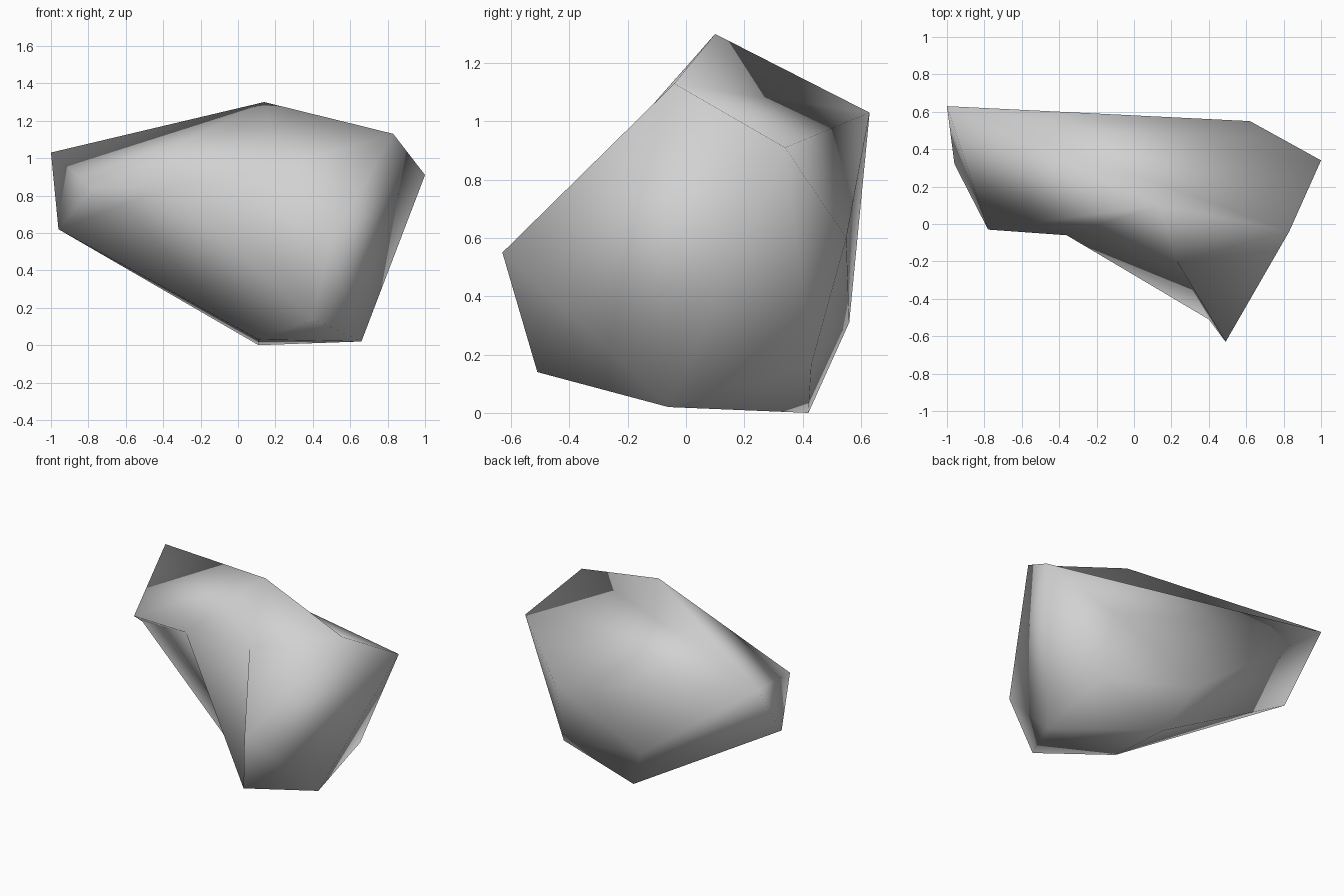
import bpy
import bmesh

cube = bpy.data.objects.get("Cube")
if cube:
    bpy.data.objects.remove(cube, do_unlink=True)

# Corner points of the boulder, named by where they sit
corners = {
    "back_right_tip": (-1.0, 0.63, 1.03),
    "peak": (0.14, 0.10, 1.30),
    "left_shoulder": (0.83, -0.04, 1.13),
    "left_tip": (1.0, 0.34, 0.91),
    "nose": (0.49, -0.63, 0.55),
    "chin": (0.40, -0.51, 0.14),
    "base_left": (0.66, -0.06, 0.02),
    "base_back": (0.11, 0.42, 0.0),
    "base_mid": (0.11, -0.05, 0.03),
    "right_low": (-0.96, 0.32, 0.62),
    "right_front": (-0.78, -0.03, 0.84),
    "back_upper": (0.62, 0.55, 0.60),
    "back_left_low": (0.64, 0.43, 0.165),
    "back_low": (-0.05, 0.56, 0.31),
}

# Convex body
bm = bmesh.new()
verts = {name: bm.verts.new(co) for name, co in corners.items()}
bmesh.ops.convex_hull(bm, input=list(bm.verts))


def open_patch(names):
    """Remove every face whose corners all belong to the named ones."""
    rim = {verts[n] for n in names}
    bmesh.ops.delete(bm, geom=[f for f in bm.faces if rim.issuperset(f.verts)],
                     context="FACES")


def fan(hub, path):
    """Fill triangles from the hub to each step of the path."""
    for a, b in zip(path, path[1:]):
        bm.faces.new((verts[hub], verts[a], verts[b]))


# Front: sunken hollow on the right and a slightly dented ridge above the nose
open_patch(["right_front", "peak", "left_shoulder", "nose", "chin", "base_mid", "right_low"])
verts["hollow"] = bm.verts.new((-0.36, -0.06, 0.85))
verts["ridge"] = bm.verts.new((0.23, -0.20, 0.96))
fan("hollow", ["chin", "base_mid", "right_low", "right_front", "peak"])
fan("ridge", ["peak", "left_shoulder", "nose", "chin", "hollow", "peak"])

# Top and back slope: creases that all run to the back right tip
top_path = ["peak", "left_shoulder", "left_tip", "back_upper"]
open_patch(top_path + ["back_right_tip"])
fan("back_right_tip", top_path)

bmesh.ops.recalc_face_normals(bm, faces=list(bm.faces))
for face in bm.faces:
    face.smooth = True

mesh = bpy.data.meshes.new("boulder")
bm.to_mesh(mesh)
bm.free()
boulder = bpy.data.objects.new("boulder", mesh)
bpy.context.collection.objects.link(boulder)

# Stone colour
stone = bpy.data.materials.new("stone_grey")
stone.use_nodes = True
grey = (0.64, 0.64, 0.64, 1.0)
stone.diffuse_color = grey
stone.node_tree.nodes["Principled BSDF"].inputs["Base Color"].default_value = grey
mesh.materials.append(stone)
